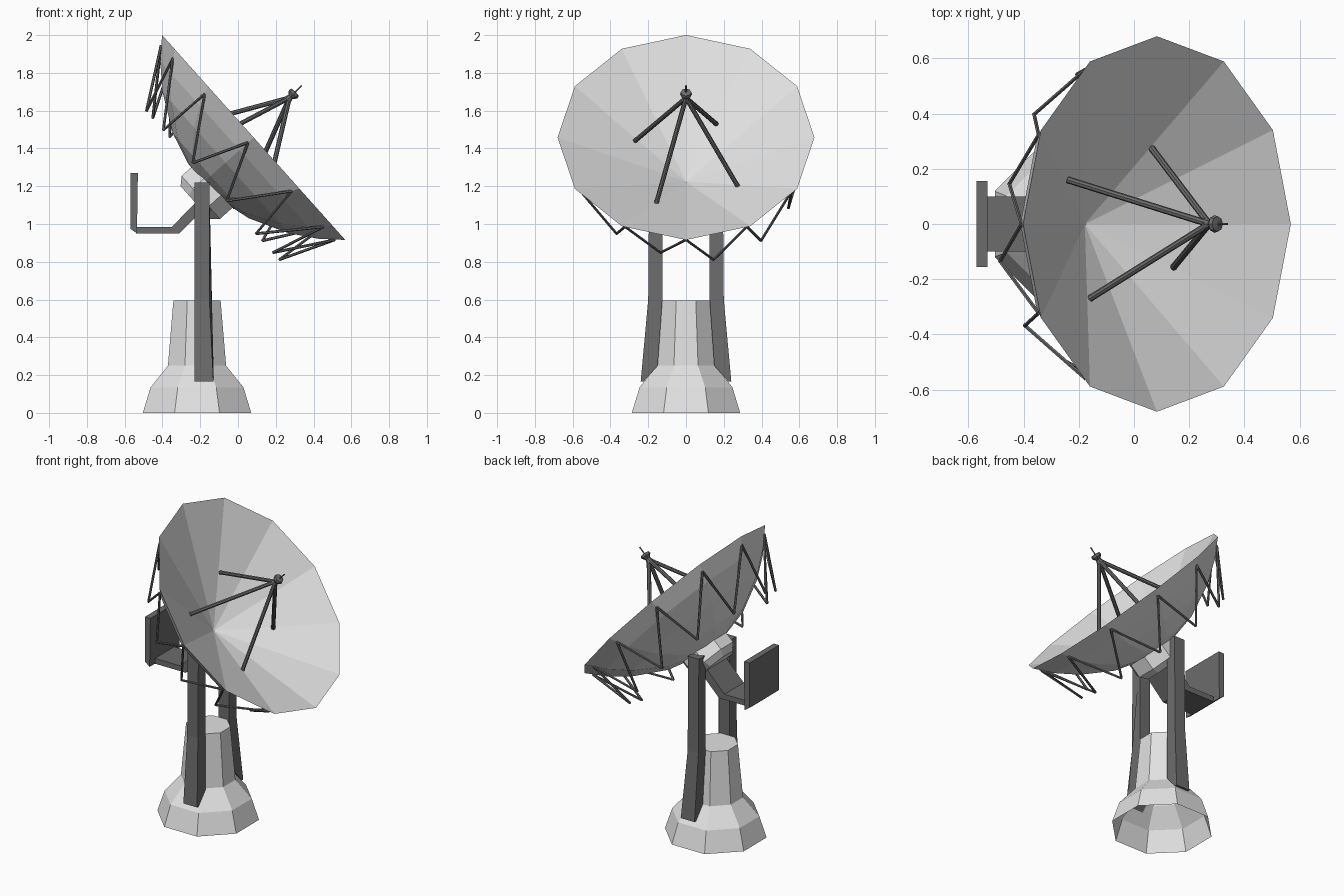
import bpy, bmesh, math
from mathutils import Vector, Matrix

if "Cube" in bpy.data.objects:
    bpy.data.objects.remove(bpy.data.objects["Cube"])


def material(name, v):
    m = bpy.data.materials.new(name)
    m.diffuse_color = (v, v, v, 1)
    m.use_nodes = True
    m.node_tree.nodes["Principled BSDF"].inputs["Base Color"].default_value = m.diffuse_color
    return m


LIGHT = material("light grey", 0.76)
STEEL = material("steel grey", 0.15)


def finish(bm, name, mat):
    bmesh.ops.recalc_face_normals(bm, faces=bm.faces)
    me = bpy.data.meshes.new(name)
    bm.to_mesh(me)
    bm.free()
    me.materials.append(mat)
    ob = bpy.data.objects.new(name, me)
    bpy.context.collection.objects.link(ob)
    return ob


def lathe(name, profile, sides, matrix, mat, phase=0.0):
    """Spin (radius, height) points round the local z axis; radius 0 is a pole."""
    bm = bmesh.new()
    rings = []
    for r, h in profile:
        n = sides if r > 0 else 1
        rings.append([bm.verts.new(matrix @ Vector((
            r * math.cos(phase + 2 * math.pi * i / sides),
            r * math.sin(phase + 2 * math.pi * i / sides), h))) for i in range(n)])
    for a, b in zip(rings, rings[1:]):
        for i in range(sides):
            j = (i + 1) % sides
            quad = [a[i % len(a)], a[j % len(a)], b[j % len(b)], b[i % len(b)]]
            bm.faces.new(list(dict.fromkeys(quad)))
    return finish(bm, name, mat)


def prism(name, outline, offset, mat):
    """Solid made by sweeping a closed 3D outline along an offset."""
    bm = bmesh.new()
    a = [bm.verts.new(p) for p in outline]
    b = [bm.verts.new(Vector(p) + Vector(offset)) for p in outline]
    bm.faces.new(a)
    bm.faces.new(b[::-1])
    for i in range(len(a)):
        bm.faces.new((a[i - 1], a[i], b[i], b[i - 1]))
    return finish(bm, name, mat)


def rods(name, pairs, radius, sides, mat):
    """Straight rods between pairs of points, joined in one object."""
    bm = bmesh.new()
    for a, b in pairs:
        d = b - a
        m = Matrix.Translation((a + b) / 2) @ d.to_track_quat('Z', 'Y').to_matrix().to_4x4()
        bmesh.ops.create_cone(bm, cap_ends=True, segments=sides, radius1=radius,
                              radius2=radius, depth=d.length, matrix=m)
    return finish(bm, name, mat)


# Dish frame: local x runs down the dish, local z along its axis
u, n = Vector((0.667, 0, -0.746)), Vector((0.746, 0, 0.667))
DISH = Matrix(((u.x, 0, n.x, 0.083), (0, 1, 0, 0), (u.z, 0, n.z, 1.458), (0, 0, 0, 1)))
OVAL = DISH @ Matrix.Diagonal((1, 0.935, 1, 1))

# Dish: faceted bowl behind, shallow cone in front
lathe("dish_back", [(0, -0.36), (0.13, -0.35), (0.30, -0.305), (0.50, -0.20),
                    (0.63, -0.10), (0.727, 0)], 12, OVAL, LIGHT)
face = lathe("dish_face", [(0, -0.35), (0.727, 0)], 12, OVAL, LIGHT)
if face.data.polygons[0].normal.dot(n) < 0:
    face.data.flip_normals()

# Hub behind the dish
lathe("dish_hub", [(0, -0.355), (0.165, -0.33), (0.165, -0.42), (0.125, -0.46), (0, -0.46)],
      8, DISH @ Matrix.Translation((0.05, 0, 0)), LIGHT, math.pi / 8)

# Zigzag bracing round the back of the dish, sitting a little lower on the +y side
zigzag = []
for i in range(12):
    a = math.radians(30 * i)
    top = OVAL @ Vector((0.69 * math.cos(a), 0.69 * math.sin(a), -0.04))
    for s in (-15, 15):
        b = a + math.radians(s)
        t, y = 0.02 + 0.52 * math.cos(b), 0.52 * math.sin(b)
        if y > 0:
            t, y = t + 0.05, y * 1.08
        zigzag.append((top, DISH @ Vector((t, y, -0.33))))
rods("back_bracing", zigzag, 0.0075, 6, STEEL)

# Feed supports and horn
tip = Vector((0.272, 0, 1.668))
feet = [(-0.24, 0.16, 1.53), (-0.16, -0.27, 1.44), (0.06, 0.28, 1.19), (0.14, -0.16, 1.10)]
rods("feed_struts", [(Vector(p), tip) for p in feet], 0.0125, 8, STEEL)
HORN = Matrix.Translation((0.26, 0, 1.655)) @ Matrix.Rotation(math.radians(45), 4, 'Y')
lathe("feed_horn", [(0, 0), (0.024, 0), (0.016, 0.025), (0.032, 0.045), (0.028, 0.06),
                    (0.004, 0.063), (0.004, 0.11), (0, 0.11)], 8, HORN, STEEL)

# Pedestal, open underneath
k = 1 / math.cos(math.pi / 8)
lathe("pedestal", [(0.287 * k, 0), (0.246 * k, 0.135), (0.154 * k, 0.25),
                   (0.125 * k, 0.595), (0, 0.595)], 8,
      Matrix.Translation((-0.217, 0, 0)), LIGHT, math.pi / 8)

# Two support legs, mirrored, widening towards the foot
leg = [(0.125, 1.22), (0.195, 1.22), (0.2, 0.6), (0.24, 0.165),
       (0.225, 0.165), (0.15, 0.25), (0.125, 0.6)]
for side, label in ((1, "back"), (-1, "front")):
    ob = prism(label + "_leg", [(-0.23, side * y, z) for y, z in leg], (0.078, 0, 0), STEEL)
    for v in ob.data.vertices:
        if v.co.x > -0.2 and v.co.z < 0.3:
            v.co.x = -0.13

# Counterweight arm and plate
arm = [(-0.54, 0.95), (-0.31, 0.95), (-0.13, 1.13), (-0.17, 1.17), (-0.35, 0.985), (-0.54, 0.985)]
prism("counterweight_arm", [(x, -0.1, z) for x, z in arm], (0, 0.2, 0), STEEL)
plate = [(-0.57, 0.975), (-0.535, 0.95), (-0.53, 1.27), (-0.57, 1.27)]
prism("counterweight_plate", [(x, -0.155, z) for x, z in plate], (0, 0.31, 0), STEEL)
